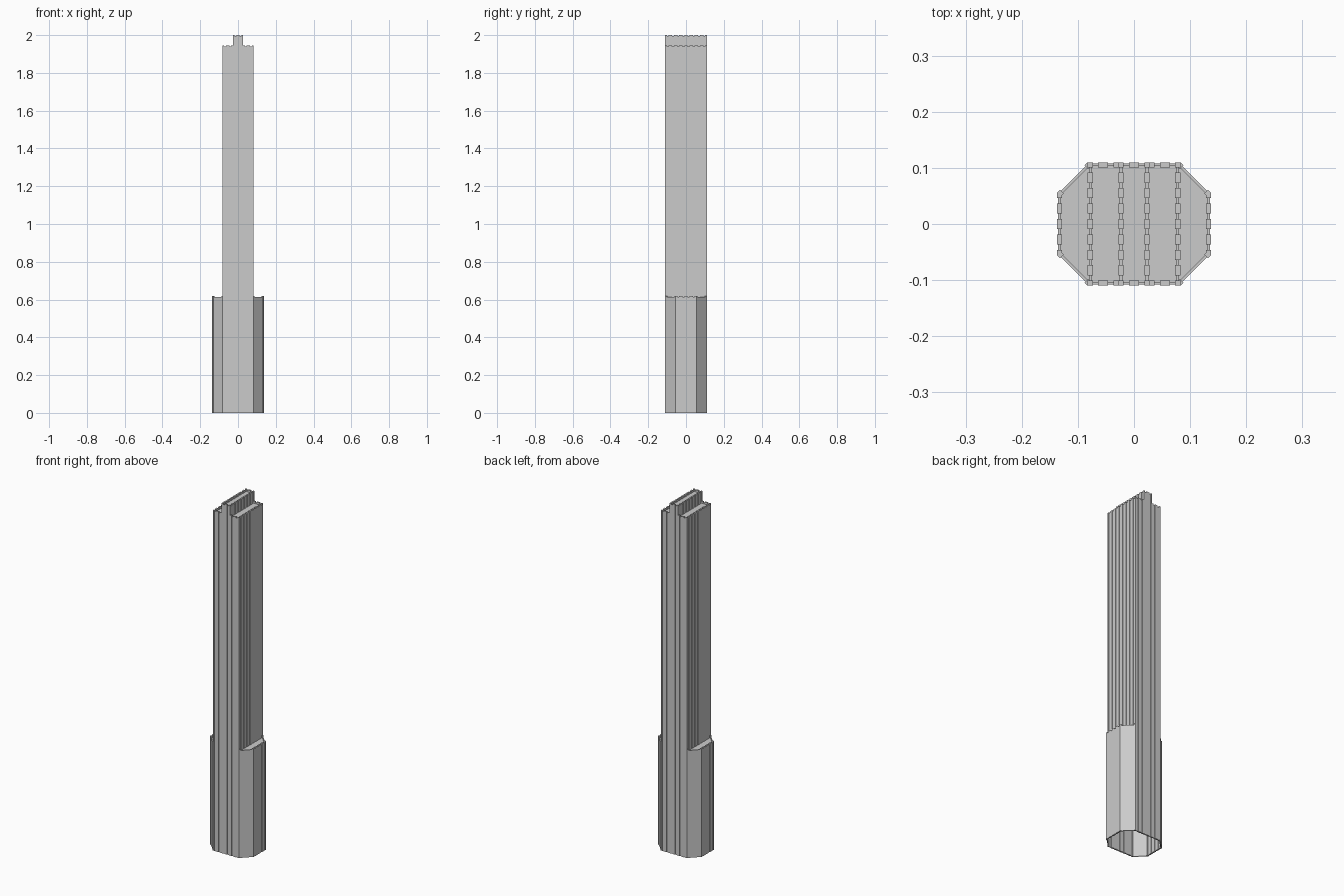
import bpy, bmesh
from mathutils import Vector

if "Cube" in bpy.data.objects:
    bpy.data.objects.remove(bpy.data.objects["Cube"])

M = 0.055            # facade module, two piers and two bays each
PIER, BAY = 0.009, 0.005   # wall thickness at piers and at bays
DROP = 0.006         # bays stop a little below the pier tops
X1, X2, X3 = M / 2, M * 1.5, M * 2.5   # core, shoulder and wing half widths
Y1, Y2 = M, 2 * M
Z_WING, Z_SHOULDER, Z_CORE = 0.62, 1.945, 2.0
ROOF = 0.012         # roof depth below the parapet


def prism(bm, pts, z0, z1):
    lo = [bm.verts.new((x, y, z0)) for x, y in pts]
    hi = [bm.verts.new((x, y, z1)) for x, y in pts]
    n = len(pts)
    bm.faces.new(lo[::-1])
    bm.faces.new(hi)
    for i in range(n):
        j = (i + 1) % n
        bm.faces.new((lo[i], lo[j], hi[j], hi[i]))


def finish(name, bm, mx, my):
    bmesh.ops.recalc_face_normals(bm, faces=bm.faces)
    me = bpy.data.meshes.new(name)
    bm.to_mesh(me)
    bm.free()
    ob = bpy.data.objects.new(name, me)
    bpy.context.collection.objects.link(ob)
    if mx or my:
        mod = ob.modifiers.new("mirror", 'MIRROR')
        mod.use_axis = (mx, my, False)
        mod.use_mirror_merge = False


def wall(name, p, q, z0, z1, mx=False, my=False, plain=False):
    """Ribbed wall whose pier faces lie on the line p-q, outside to the right."""
    p, q = Vector(p), Vector(q)
    d = (q - p).normalized()
    inward = Vector((-d.y, d.x))
    length = (q - p).length
    bm = bmesh.new()

    def strip(a, b, t, top):
        inset = (PIER - t) / 2
        s, e = p + d * a + inward * inset, p + d * b + inward * inset
        prism(bm, [s, e, e + inward * t, s + inward * t], z0, top)

    if plain:
        cuts = [(0, 0.008), (length - 0.008, length)]
    else:
        n = round(length / M) * 2
        step = length / n
        cuts = [(max(0, i * step - 0.009), min(length, i * step + 0.009))
                for i in range(n + 1)]
    for i, (a, b) in enumerate(cuts):
        strip(a, b, PIER, z1)
        if i + 1 < len(cuts):
            strip(b, cuts[i + 1][0], BAY, z1 - DROP)
    finish(name, bm, mx, my)


def roof(name, pts, z, mx=False):
    bm = bmesh.new()
    bm.faces.new([bm.verts.new((x, y, z)) for x, y in pts])
    finish(name, bm, mx, False)


# Front and back facades
wall("core_facade", (-X1, -Y2), (X1, -Y2), 0, Z_CORE, my=True)
wall("shoulder_facade", (X1, -Y2), (X2, -Y2), 0, Z_SHOULDER, mx=True, my=True)

# Side walls rising above each lower roof
wall("core_side", (X1, -Y2), (X1, Y2), Z_SHOULDER - ROOF, Z_CORE, mx=True)
wall("shoulder_side", (X2, -Y2), (X2, Y2), Z_WING - ROOF, Z_SHOULDER, mx=True)

# Low wings with plain chamfered corners
wall("wing_side", (X3, -Y1), (X3, Y1), 0, Z_WING, mx=True)
wall("wing_chamfer", (X2, -Y2), (X3, -Y1), 0, Z_WING, mx=True, my=True, plain=True)

# Roofs, the tower is open underneath
t = PIER / 2
yt = Y2 - t
roof("core_roof", [(-X1 + t, -yt), (X1 - t, -yt), (X1 - t, yt), (-X1 + t, yt)], Z_CORE - ROOF)
roof("shoulder_roof", [(X1 - t, -yt), (X2 - t, -yt), (X2 - t, yt), (X1 - t, yt)],
     Z_SHOULDER - ROOF, mx=True)
roof("wing_roof", [(X2 - t, -yt), (X2 - t / 2, -yt), (X3 - t, -Y1 + t / 2),
                   (X3 - t, Y1 - t / 2), (X2 - t / 2, yt), (X2 - t, yt)],
     Z_WING - ROOF, mx=True)
